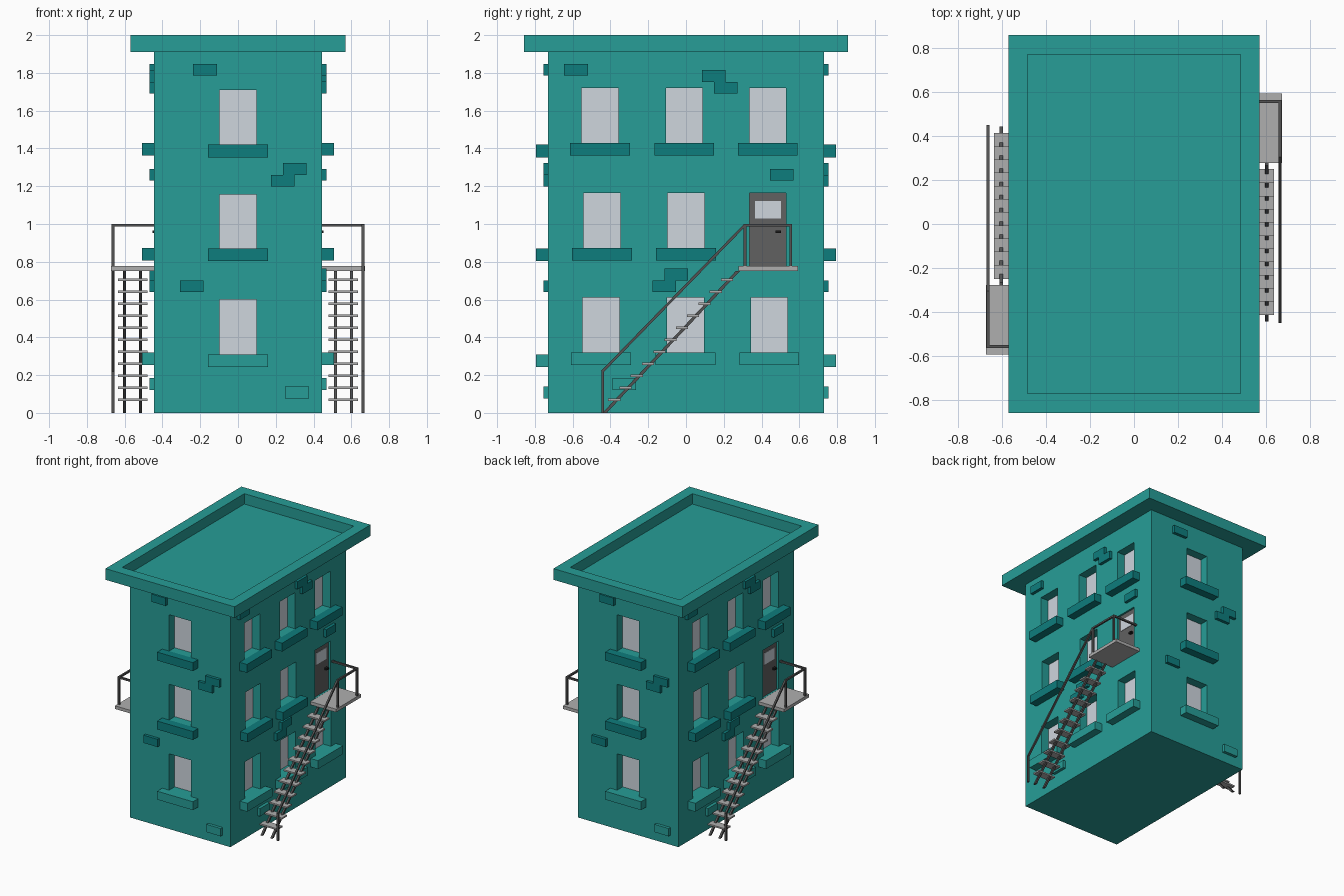
import bpy, bmesh, math
from mathutils import Vector, Matrix

if "Cube" in bpy.data.objects:
    bpy.data.objects.remove(bpy.data.objects["Cube"])

HX, HY = 0.444, 0.73      # wall half sizes
SPLIT = 0.452             # painted base height


def material(name, rgb):
    m = bpy.data.materials.new(name)
    m.diffuse_color = (*rgb, 1)
    m.use_nodes = True
    m.node_tree.nodes["Principled BSDF"].inputs["Base Color"].default_value = m.diffuse_color
    return m


TEAL = material("teal", (0.02, 0.34, 0.31))
DARK = material("dark_teal", (0.004, 0.205, 0.205))
GLASS = material("glass", (0.62, 0.67, 0.73))
DOOR = material("door_grey", (0.12, 0.12, 0.12))
RAIL = material("rail_grey", (0.085, 0.085, 0.085))
STEP = material("step_grey", (0.43, 0.43, 0.43))
BLACK = material("knob_black", (0.01, 0.01, 0.01))

half = []                 # parts repeated by a half turn about z


def finish(bm, name, mat, repeat=True):
    bmesh.ops.recalc_face_normals(bm, faces=bm.faces)
    me = bpy.data.meshes.new(name)
    bm.to_mesh(me)
    bm.free()
    if mat:
        me.materials.append(mat)
    ob = bpy.data.objects.new(name, me)
    bpy.context.collection.objects.link(ob)
    if repeat:
        half.append(ob)
    return ob


def add_box(bm, lo, hi):
    lo, hi = Vector(lo), Vector(hi)
    mtx = Matrix.Translation((lo + hi) / 2) @ Matrix.Diagonal((*(hi - lo), 1))
    return bmesh.ops.create_cube(bm, size=1, matrix=mtx)["verts"]


def boxes(name, items, mat, repeat=True):
    bm = bmesh.new()
    for lo, hi in items:
        add_box(bm, lo, hi)
    return finish(bm, name, mat, repeat)


def on_wall(side, rect, d0, d1):
    """Box on a facade: rect = u0, u1, z0, z1; d = distance out of the wall."""
    u0, u1, z0, z1 = rect
    if side == "right":
        return (HX + d0, u0, z0), (HX + d1, u1, z1)
    return (u0, -HY - d1, z0), (u1, -HY - d0, z1)


def bars(name, pairs, t, mat):
    bm = bmesh.new()
    for a, b in pairs:
        a, b = Vector(a), Vector(b)
        rot = (b - a).to_track_quat("Z", "Y").to_matrix().to_4x4()
        mtx = Matrix.Translation((a + b) / 2) @ rot @ Matrix.Diagonal((t, t, (b - a).length, 1))
        bmesh.ops.create_cube(bm, size=1, matrix=mtx)
    finish(bm, name, mat)


# Window layout: centre, bottom, top
windows = {
    "front": [(0, 0.31, 0.60), (0, 0.87, 1.155), (0, 1.42, 1.71)],
    "right": [(-0.45, 0.32, 0.61), (-0.003, 0.32, 0.61), (0.441, 0.32, 0.61),
              (-0.445, 0.873, 1.163), (0, 0.873, 1.163),
              (-0.455, 1.43, 1.72), (-0.01, 1.43, 1.72), (0.433, 1.43, 1.72)],
}
# Protruding bricks: left edge, bottom
bricks = {
    "front": [(-0.237, 1.785), (0.238, 1.26), (0.175, 1.198), (-0.307, 0.64), (0.25, 0.077)],
    "right": [(-0.645, 1.785), (0.085, 1.752), (0.148, 1.69), (0.445, 1.23),
              (-0.115, 0.702), (-0.178, 0.64), (-0.39, 0.122)],
}
door = (0.335, 0.53, 0.778, 1.163)

cuts = [on_wall("right", door, -0.03, 0.05)]
for side, spec in windows.items():
    panes, sills_low, sills_high = [], [], []
    for c, z0, z1 in spec:
        rect = (c - 0.097, c + 0.097, z0, z1)
        cuts.append(on_wall(side, rect, -0.075, 0.05))
        panes.append(on_wall(side, rect, -0.08, -0.07))
        sill = on_wall(side, (c - 0.158, c + 0.158, z0 - 0.067, z0), 0, 0.064)
        (sills_low if z0 < SPLIT else sills_high).append(sill)
    boxes(side + "_window_panes", panes, GLASS)
    boxes(side + "_lower_sills", sills_low, TEAL)
    boxes(side + "_upper_sills", sills_high, DARK)
    for part, low, mat in (("lower", True, TEAL), ("upper", False, DARK)):
        boxes(f"{side}_{part}_bricks",
              [on_wall(side, (u, u + 0.125, z, z + 0.062), 0, 0.024)
               for u, z in bricks[side] if (z < SPLIT) == low], mat)

# Walls with window and door recesses
cutter = boxes("recess_cutter", cuts + [((-b[0], -b[1], a[2]), (-a[0], -a[1], b[2])) for a, b in cuts],
               None, False)
walls = boxes("walls", [((-HX, -HY, 0), (HX, HY, 1.911))], TEAL, False)
mod = walls.modifiers.new("recesses", "BOOLEAN")
mod.operation = "DIFFERENCE"
mod.solver = "EXACT"
mod.object = cutter
bpy.context.view_layer.update()
bm = bmesh.new()
bm.from_object(walls, bpy.context.evaluated_depsgraph_get())
walls.modifiers.clear()
bpy.data.objects.remove(cutter)
# Split the walls into a dark base and a lighter upper part
bmesh.ops.bisect_plane(bm, geom=bm.verts[:] + bm.edges[:] + bm.faces[:],
                       plane_co=(0, 0, SPLIT), plane_no=(0, 0, 1))
for f in bm.faces:
    f.material_index = 1 if f.calc_center_median().z < SPLIT else 0
bm.to_mesh(walls.data)
bm.free()
walls.data.materials.clear()
walls.data.materials.append(TEAL)
walls.data.materials.append(DARK)

# Roof slab with sunken centre
bm = bmesh.new()
add_box(bm, (-0.57, -0.857, 1.911), (0.57, 0.857, 2.0))
bm.faces.ensure_lookup_table()
top = max(bm.faces, key=lambda f: f.calc_center_median().z)
bmesh.ops.inset_individual(bm, faces=[top], thickness=0.123)
bmesh.ops.translate(bm, verts=bmesh.ops.extrude_discrete_faces(bm, faces=[top])["faces"][0].verts[:],
                    vec=(0, 0, -0.083))
finish(bm, "roof", TEAL, False)

# Door with small pane and knob
boxes("right_door", [on_wall("right", door, -0.035, -0.015)], DOOR)
boxes("right_door_pane", [on_wall("right", (0.364, 0.502, 1.03, 1.122), -0.02, -0.012)], GLASS)
boxes("right_door_knob", [on_wall("right", (0.475, 0.502, 0.952, 0.966), -0.015, 0.008)], BLACK)

# Landing and treads
boxes("right_landing", [((HX, 0.277, 0.752), (0.672, 0.592, 0.777))], STEP)
boxes("right_treads", [((0.48, -0.412 + 0.0597 * i, 0.064 + 0.0635 * i),
                        (0.635, -0.348 + 0.0597 * i, 0.076 + 0.0635 * i)) for i in range(11)], STEP)

# Sloping stringers, sheared from upright bars
bm = bmesh.new()
for x in (0.515, 0.602):
    for v in add_box(bm, (x - 0.008, -0.442, 0), (x + 0.008, -0.42, 0.752)):
        v.co.y += v.co.z * 0.94
finish(bm, "right_stringers", RAIL)

# Handrail and landing railing
X = 0.662
bars("right_railing", [
    ((X, -0.44, 0), (X, -0.44, 0.225)),
    ((X, -0.444, 0.218), (X, 0.312, 0.995)),
    ((X, 0.312, 0.77), (X, 0.312, 1.0)),
    ((X, 0.555, 0.77), (X, 0.555, 1.0)),
    ((X, 0.305, 0.993), (X, 0.562, 0.993)),
    ((HX, 0.555, 0.993), (X, 0.555, 0.993)),
], 0.014, RAIL)

# Repeat everything on the opposite sides by a half turn
for ob in half:
    twin = ob.copy()
    twin.name = ob.name.replace("right", "left").replace("front", "back")
    twin.rotation_euler.z = math.pi
    bpy.context.collection.objects.link(twin)
